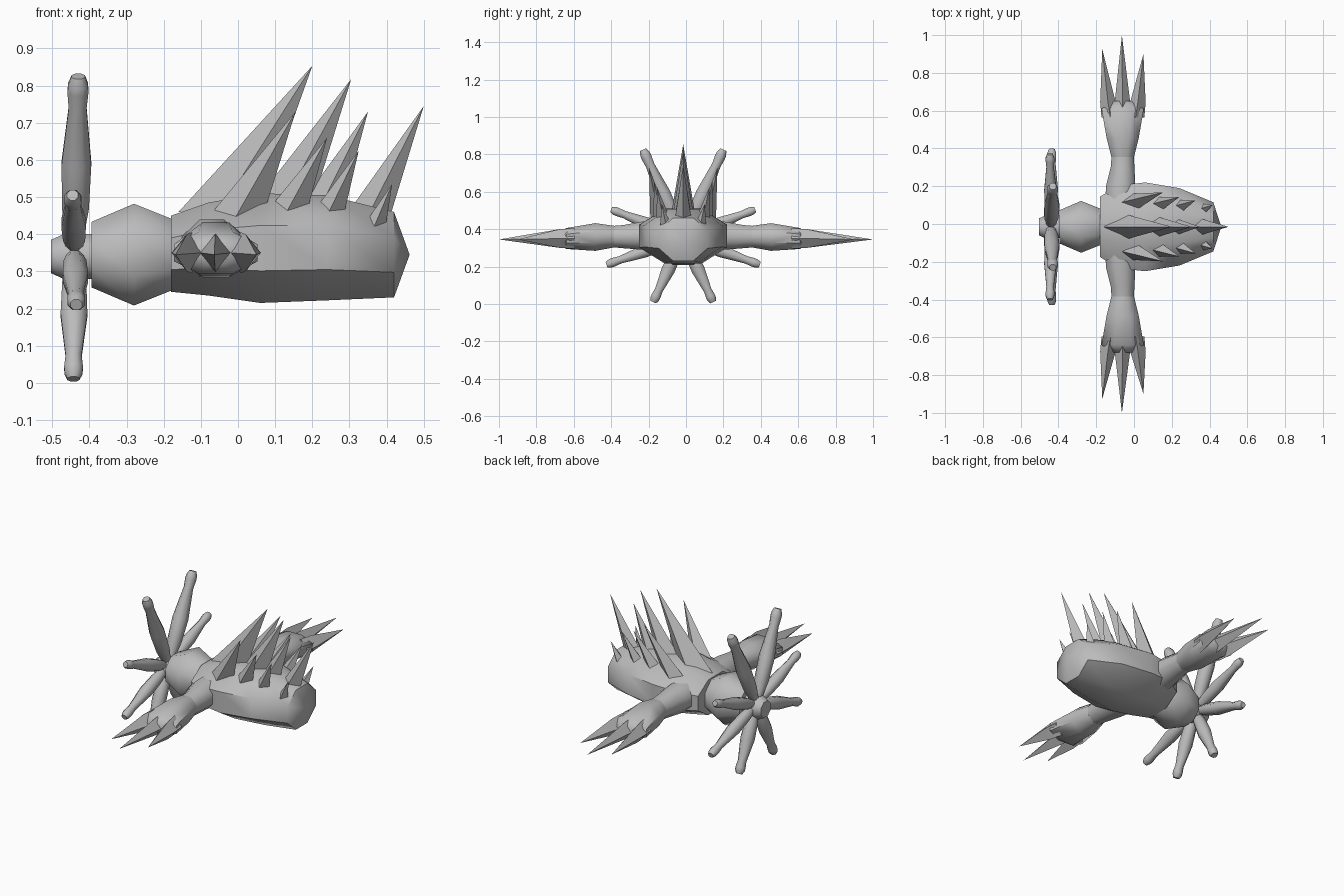
import bpy, bmesh, math
from mathutils import Vector

cube = bpy.data.objects.get("Cube")
if cube:
    bpy.data.objects.remove(cube)

grey = bpy.data.materials.new("plain grey")
grey.use_nodes = True
COLOUR = (0.5, 0.5, 0.5, 1)
grey.diffuse_color = COLOUR
grey.node_tree.nodes["Principled BSDF"].inputs["Base Color"].default_value = COLOUR

MID = -0.015  # centre plane of the animal


def loft(name, rings, u, v, sides=8, turn=0.5, angle=50):
    """Skin rings of (centre, half size along u, half size along v); zero size makes a point."""
    u, v = Vector(u), Vector(v)
    bm = bmesh.new()
    loops = []
    for centre, a, b in rings:
        c = Vector(centre)
        if a == 0:
            loops.append([bm.verts.new(c)])
            continue
        steps = [math.tau * (i + turn) / sides for i in range(sides)]
        k = 1 / math.cos(math.pi / sides) if turn else 1
        loops.append([bm.verts.new(c + u * a * k * math.cos(t) + v * b * k * math.sin(t))
                      for t in steps])
    for p, q in zip(loops, loops[1:]):
        for i in range(sides):
            j = (i + 1) % sides
            face = [p[i % len(p)], p[j % len(p)], q[j % len(q)], q[i % len(q)]]
            bm.faces.new(list(dict.fromkeys(face)))
    for loop in (loops[0], loops[-1]):
        if len(loop) > 1:
            bm.faces.new(loop)
    bmesh.ops.recalc_face_normals(bm, faces=bm.faces)
    mesh = bpy.data.meshes.new(name)
    bm.to_mesh(mesh)
    bm.free()
    obj = bpy.data.objects.new(name, mesh)
    bpy.context.collection.objects.link(obj)
    mesh.materials.append(grey)
    bpy.ops.object.select_all(action='DESELECT')
    obj.select_set(True)
    bpy.context.view_layer.objects.active = obj
    bpy.ops.object.shade_smooth_by_angle(angle=math.radians(angle))
    return obj


X, Y, Z = (1, 0, 0), (0, 1, 0), (0, 0, 1)

# Body: x, bottom, top, half width
body = [(-0.18, 0.245, 0.45, 0.16), (-0.08, 0.235, 0.485, 0.22), (0.06, 0.215, 0.51, 0.235),
        (0.24, 0.222, 0.505, 0.205), (0.42, 0.23, 0.46, 0.13)]
loft("body", [((x, MID, (lo + hi) / 2), w, (hi - lo) / 2) for x, lo, hi, w in body]
     + [((0.462, MID, 0.345), 0, 0)], Y, Z, 8)

# Head and nose
loft("head", [((x, MID, 0.345), r, r) for x, r in
              ((-0.395, 0.088), (-0.28, 0.137), (-0.175, 0.095))], Y, Z, 8)
loft("nose", [((x, MID, 0.34), r, r) for x, r in
              ((-0.503, 0.045), (-0.47, 0.06), (-0.385, 0.06))], Y, Z, 8)

# Feelers: a star of club-ended rays around the nose
CLUB = ((0.04, 0.5), (0.25, 0.9), (0.5, 1), (0.82, 0.6), (0.91, 0.7), (0.95, 0.68), (1, 0.45))
hub = Vector((-0.44, MID, 0.355))
for side, word in ((1, "left"), (-1, "right")):
    for spot, x, y, z, r in (("top", -0.43, 0.215, 0.825, 0.04), ("upper", -0.445, 0.385, 0.505, 0.033),
                             ("lower", -0.435, 0.41, 0.21, 0.034), ("bottom", -0.443, 0.16, 0.01, 0.036)):
        tip = Vector((x, MID + side * y, z))
        across = (tip - hub).normalized().cross(Vector(X))
        loft(f"{word}_{spot}_feeler", [(hub.lerp(tip, t), r * s, r * s) for t, s in CLUB],
             X, across, 8)

# Arms, hands and claws
for side, word in ((-1, "front"), (1, "back")):
    def at(x, y, z=0.35):
        return (x, MID + side * y, z)

    loft(f"{word}_arm", [(at(-0.07, 0.12, 0.36), 0.085, 0.08), (at(-0.07, 0.22, 0.365), 0.077, 0.075),
                         (at(-0.06, 0.32, 0.36), 0.062, 0.062), (at(-0.06, 0.4, 0.36), 0.058, 0.055)], X, Z)
    loft(f"{word}_hand", [(at(-0.06, 0.37, 0.36), 0.06, 0.058), (at(-0.06, 0.47, 0.358), 0.085, 0.074),
                          (at(-0.06, 0.625), 0.112, 0.056), (at(-0.06, 0.665), 0.05, 0.03)], X, Z)
    for i, (base, tip, reach) in enumerate(((-0.125, -0.168, 0.925), (-0.06, -0.064, 1), (0.008, 0.05, 0.9))):
        end = (tip, side * reach, 0.345)
        loft(f"{word}_claw_{i + 1}", [(at(base, 0.58), 0.047, 0.055), (at(base + (tip - base) * 0.3, 0.66), 0.041, 0.05),
                                      (end, 0, 0)], X, Z, 4, 0, 25)

# Back spikes: base x, base z, half length, half width, tip x, tip z
SPINE = ((-0.05, 0.46, 0.11, 0.068, 0.2, 0.853), (0.12, 0.48, 0.08, 0.055, 0.305, 0.818),
         (0.22, 0.47, 0.06, 0.045, 0.35, 0.73), (0.35, 0.45, 0.06, 0.045, 0.5, 0.745))
FLANK = ((-0.01, 0.44, 0.075, 0.05, 0.155, 0.73), (0.12, 0.44, 0.06, 0.045, 0.24, 0.66),
         (0.23, 0.43, 0.05, 0.042, 0.325, 0.625), (0.36, 0.405, 0.035, 0.035, 0.415, 0.535))
for word, side, row in (("middle", 0, SPINE), ("left", 1, FLANK), ("right", -1, FLANK)):
    for i, (x, z, a, b, tx, tz) in enumerate(row):
        y = 0.125 - 0.012 * i
        loft(f"{word}_spike_{i + 1}",
             [((x, MID + side * y, z), a, b),
              ((tx, MID + side * (y + (tz - z) * 0.2), tz), 0, 0)], X, Y, 4, 0, 25)
